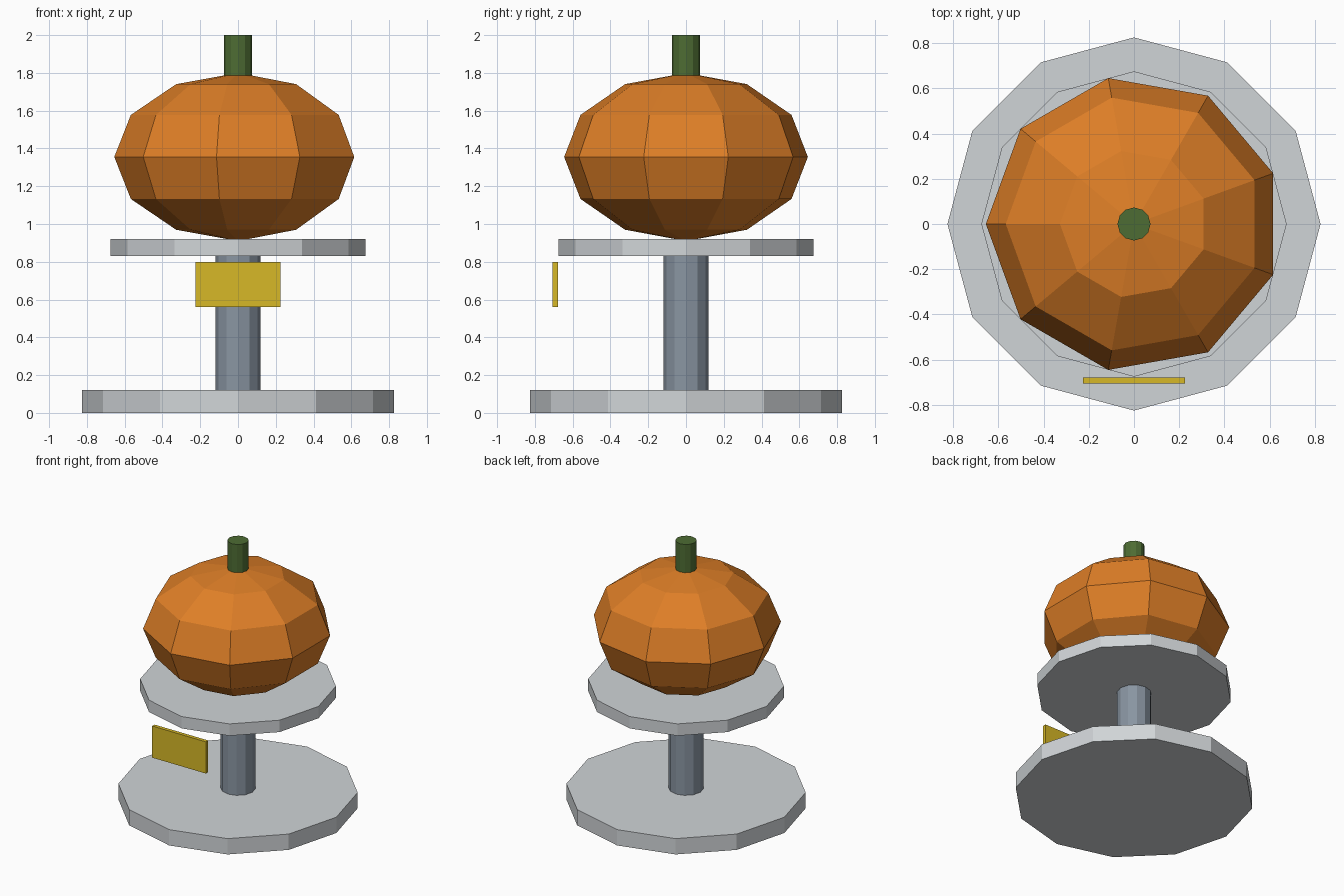
import bpy
import bmesh
from math import sin, cos, pi, radians

cube = bpy.data.objects.get("Cube")
if cube:
    bpy.data.objects.remove(cube, do_unlink=True)


def make_material(name, colour):
    mat = bpy.data.materials.new(name)
    mat.use_nodes = True
    mat.diffuse_color = (*colour, 1)
    mat.node_tree.nodes["Principled BSDF"].inputs["Base Color"].default_value = (*colour, 1)
    return mat


def add_object(name, bm, mat):
    bmesh.ops.recalc_face_normals(bm, faces=bm.faces)
    mesh = bpy.data.meshes.new(name)
    bm.to_mesh(mesh)
    bm.free()
    mesh.materials.append(mat)
    obj = bpy.data.objects.new(name, mesh)
    bpy.context.collection.objects.link(obj)
    return obj


def lathe(name, profile, sides, start, mat):
    """Turn (radius, height) points around z; a zero radius makes a pole."""
    bm = bmesh.new()
    rings = []
    for r, z in profile:
        if r < 1e-6:
            rings.append([bm.verts.new((0, 0, z))] * sides)
        else:
            rings.append([bm.verts.new((r * cos(start + 2 * pi * i / sides),
                                        r * sin(start + 2 * pi * i / sides), z))
                          for i in range(sides)])
    for low, high in zip(rings, rings[1:]):
        for i in range(sides):
            j = (i + 1) % sides
            corners = [low[i], low[j], high[j], high[i]]
            bm.faces.new(list(dict.fromkeys(corners)))
    # Flat caps on open ends
    for ring in (rings[0], rings[-1]):
        if ring[0] is not ring[1]:
            bm.faces.new(ring)
    return add_object(name, bm, mat)


def cylinder(name, radius, bottom, top, mat):
    return lathe(name, [(radius, bottom), (radius, top)], 12, pi / 2, mat)


plate_grey = make_material("plate_grey", (0.63, 0.66, 0.68))
post_steel = make_material("post_steel", (0.25, 0.30, 0.36))
pumpkin_orange = make_material("pumpkin_orange", (0.73, 0.21, 0.02))
stem_green = make_material("stem_green", (0.075, 0.15, 0.033))
label_yellow = make_material("label_yellow", (0.68, 0.48, 0.02))

# Stand: base, post and upper plate
cylinder("base_plate", 0.825, 0, 0.12, plate_grey)
cylinder("post", 0.12, 0.12, 0.83, post_steel)
cylinder("upper_plate", 0.675, 0.83, 0.92, plate_grey)

# Pumpkin: nine-sided flattened sphere
RADIUS, HALF_HEIGHT, CENTRE = 0.655, 0.445, 1.355
latitudes = [radians(a) for a in range(-90, 91, 30)]
lathe("pumpkin", [(RADIUS * cos(a), CENTRE + HALF_HEIGHT * sin(a)) for a in latitudes],
      9, pi, pumpkin_orange)
cylinder("stem", 0.073, 1.76, 2.0, stem_green)

# Label board floating at the front
bm = bmesh.new()
bmesh.ops.create_cube(bm, size=1)
bmesh.ops.scale(bm, vec=(0.45, 0.028, 0.24), verts=bm.verts)
bmesh.ops.translate(bm, vec=(0, -0.692, 0.68), verts=bm.verts)
add_object("label_board", bm, label_yellow)
